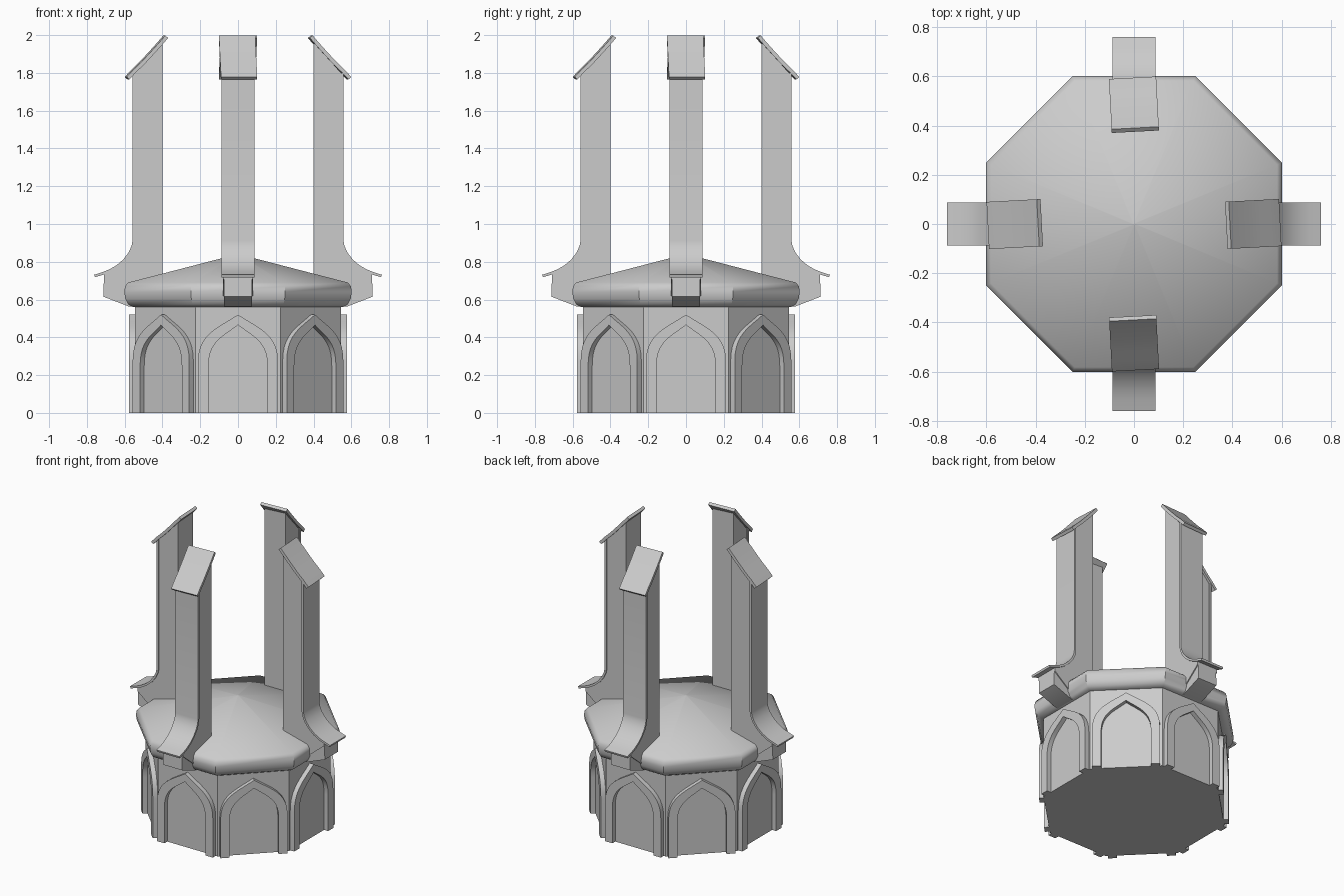
import bpy, bmesh, math
from mathutils import Vector, Matrix

cube = bpy.data.objects.get("Cube")
if cube:
    bpy.data.objects.remove(cube, do_unlink=True)

stone = bpy.data.materials.new("grey stone")
stone.use_nodes = True
GREY = (0.6, 0.6, 0.6, 1)
stone.diffuse_color = GREY
stone.node_tree.nodes["Principled BSDF"].inputs["Base Color"].default_value = GREY


def finish(bm, name, angle=30):
    """Turn a bmesh into a stone object, smooth except at sharp edges."""
    bmesh.ops.remove_doubles(bm, verts=bm.verts, dist=1e-5)
    bmesh.ops.recalc_face_normals(bm, faces=bm.faces)
    mesh = bpy.data.meshes.new(name)
    bm.to_mesh(mesh)
    bm.free()
    obj = bpy.data.objects.new(name, mesh)
    bpy.context.collection.objects.link(obj)
    mesh.materials.append(stone)
    bpy.ops.object.select_all(action='DESELECT')
    obj.select_set(True)
    bpy.context.view_layer.objects.active = obj
    bpy.ops.object.shade_smooth_by_angle(angle=math.radians(angle))
    return obj


def octagon_stack(name, profile, angle=30):
    """Stack octagon rings of (flat-side distance, height)."""
    bm = bmesh.new()
    rings = []
    for dist, z in profile:
        r = dist / math.cos(math.pi / 8)
        rings.append([bm.verts.new((r * math.cos((i + 0.5) * math.pi / 4),
                                    r * math.sin((i + 0.5) * math.pi / 4), z))
                      for i in range(8)])
    for low, high in zip(rings, rings[1:]):
        for i in range(8):
            j = (i + 1) % 8
            bm.faces.new((low[i], low[j], high[j], high[i]))
    bm.faces.new(rings[0])
    bm.faces.new(rings[-1])
    return finish(bm, name, angle)


def extrude_profile(name, points, half_width):
    """Extrude an (x, z) outline across y."""
    bm = bmesh.new()
    face = bm.faces.new([bm.verts.new((x, -half_width, z)) for x, z in points])
    out = bmesh.ops.extrude_face_region(bm, geom=[face])
    moved = [v for v in out["geom"] if isinstance(v, bmesh.types.BMVert)]
    bmesh.ops.translate(bm, verts=moved, vec=(0, 2 * half_width, 0))
    return finish(bm, name)


def thicken(path, depth):
    """Outline of a bent sheet lying to the left of an (x, z) path."""
    pts = [Vector(p) for p in path]
    other = []
    for i, p in enumerate(pts):
        d = (pts[min(i + 1, len(pts) - 1)] - pts[max(i - 1, 0)]).normalized()
        other.append(p + Vector((-d.y, d.x)) * depth)
    return [tuple(p) for p in pts + other[::-1]]


def repeat_around(obj, count):
    """Place linked copies around the vertical axis."""
    base = obj.matrix_basis.copy()
    for i in range(1, count):
        copy = obj.copy()
        copy.name = f"{obj.name}_{i + 1}"
        bpy.context.collection.objects.link(copy)
        copy.matrix_basis = Matrix.Rotation(i * math.tau / count, 4, 'Z') @ base


def pointed_arch(half, spring, top, steps=10):
    """Arch line from left foot to right foot as (side, height)."""
    rise = top - spring
    ctrl = [Vector((half, spring)), Vector((half, spring + 0.6 * rise)),
            Vector((half * 0.5, top - 0.28 * rise)), Vector((0, top))]
    right = [Vector((half, 0))]
    for k in range(steps + 1):
        t = k / steps
        u = 1 - t
        right.append(ctrl[0] * u**3 + ctrl[1] * 3 * u * u * t
                     + ctrl[2] * 3 * u * t * t + ctrl[3] * t**3)
    left = [Vector((-p.x, p.y)) for p in right[:-1]]
    return left + right[::-1]


# Eight-sided drum and roof
octagon_stack("drum_wall", [(0.546, 0), (0.546, 0.57)])
octagon_stack("roof_slab", [(0.53, 0.56), (0.56, 0.562), (0.582, 0.575), (0.597, 0.605),
                            (0.602, 0.64), (0.598, 0.67), (0.582, 0.69),
                            (0.004, 0.84)], 40)

# Pointed arch frame on each wall
bm = bmesh.new()
outer = pointed_arch(0.212, 0.27, 0.52)
inner = pointed_arch(0.156, 0.25, 0.465)
WALL, FRONT = 0.54, 0.577
rows = [[bm.verts.new((x, p.x, p.y)) for p in line]
        for line, x in ((outer, WALL), (outer, FRONT), (inner, FRONT), (inner, WALL))]
for a, b in zip(rows, rows[1:] + rows[:1]):
    for i in range(len(outer) - 1):
        bm.faces.new((a[i], a[i + 1], b[i + 1], b[i]))
for end in (0, -1):
    bm.faces.new([row[end] for row in rows])
repeat_around(finish(bm, "arch_frame"), 8)

# Tall fins with a curved foot
flare = [(0.545, 0.91), (0.55, 0.88), (0.567, 0.842), (0.597, 0.803),
         (0.635, 0.77), (0.675, 0.747), (0.71, 0.733)]
fin = extrude_profile("fin", [(0.40, 0.62), (0.40, 1.965), (0.545, 1.80)]
                      + flare + [(0.71, 0.71), (0.6, 0.62)], 0.08)
bracket = extrude_profile("fin_bracket", [(0.45, 0.725), (0.71, 0.725), (0.712, 0.615),
                                          (0.575, 0.562), (0.45, 0.562)], 0.073)

# Thin sheet running down the outside of the fin
sheet = extrude_profile("fin_sheet", thicken(
    [(0.545, 1.80)] + flare + [(0.757, 0.718)], 0.014), 0.087)

# Sloping cap, slightly twisted
cap = extrude_profile("fin_cap", thicken(
    [(0.375, 1.985), (0.405, 1.95), (0.45, 1.9), (0.5, 1.846),
     (0.545, 1.803), (0.58, 1.765)], 0.02), 0.096)
pivot = Matrix.Translation((0.48, 0, 0))
cap.matrix_basis = pivot @ Matrix.Rotation(math.radians(3), 4, 'Z') @ pivot.inverted()

for part in (fin, bracket, sheet, cap):
    repeat_around(part, 4)
